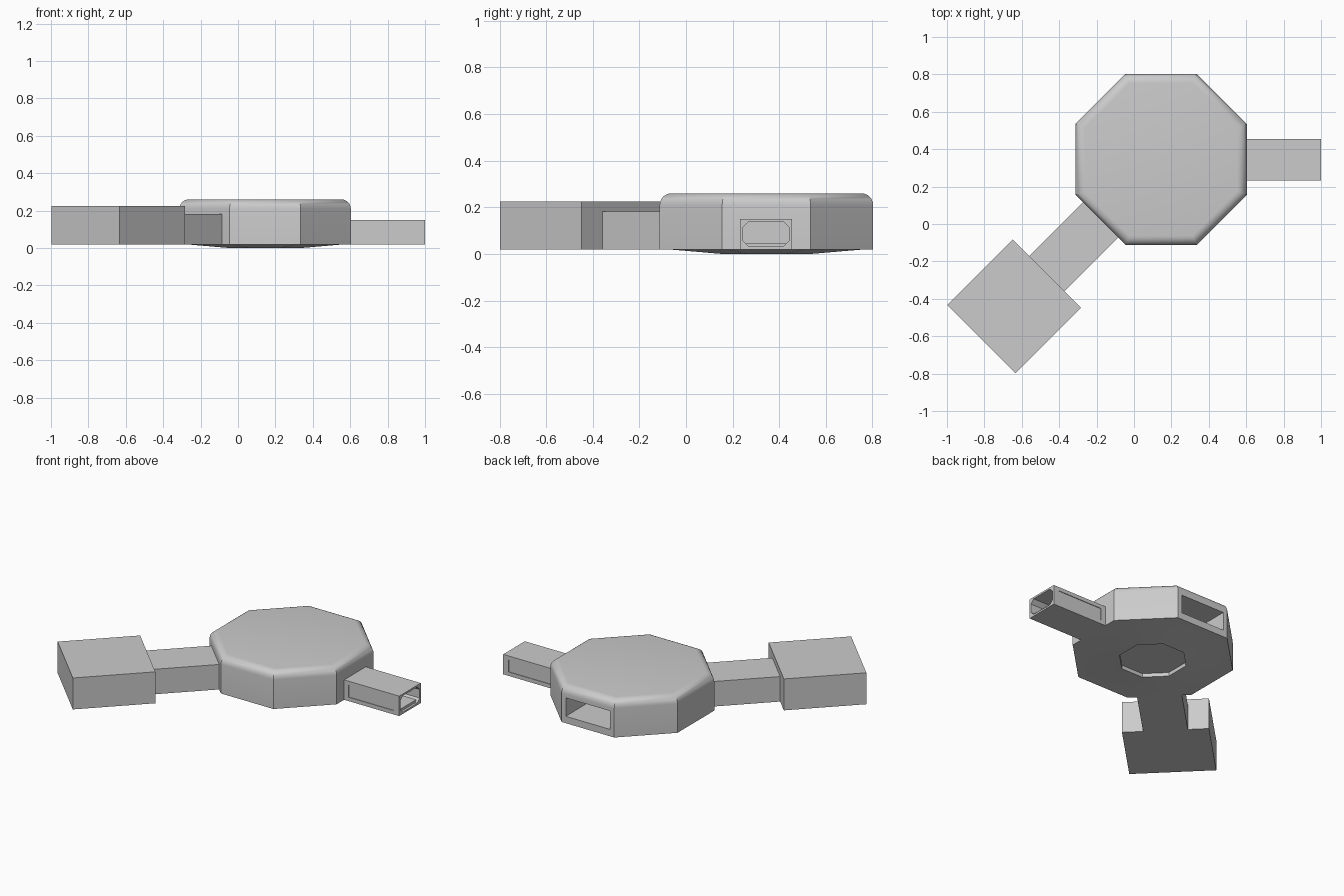
import bpy, bmesh
from math import sin, cos, pi, radians
from mathutils import Matrix, Vector

if "Cube" in bpy.data.objects:
    bpy.data.objects.remove(bpy.data.objects["Cube"])

CX, CY = 0.145, 0.345          # centre of the octagonal hub
AP = 0.458                     # hub apothem


def make_object(name, bm):
    bmesh.ops.recalc_face_normals(bm, faces=bm.faces[:])
    me = bpy.data.meshes.new(name)
    bm.to_mesh(me)
    bm.free()
    ob = bpy.data.objects.new(name, me)
    bpy.context.collection.objects.link(ob)
    return ob


def loft(name, rings):
    """Skin a list of equal-length point rings and cap both ends."""
    bm = bmesh.new()
    vs = [[bm.verts.new(p) for p in r] for r in rings]
    n = len(vs[0])
    for a, b in zip(vs, vs[1:]):
        for i in range(n):
            bm.faces.new((a[i], a[(i + 1) % n], b[(i + 1) % n], b[i]))
    bm.faces.new(vs[0][::-1])
    bm.faces.new(vs[-1])
    return make_object(name, bm)


def box(name, lo, hi, matrix=Matrix()):
    bm = bmesh.new()
    lo, hi = Vector(lo), Vector(hi)
    size = hi - lo
    m = matrix @ Matrix.Translation((lo + hi) / 2) @ Matrix.Diagonal((*size, 1))
    bmesh.ops.create_cube(bm, size=1, matrix=m)
    return make_object(name, bm)


def activate(ob):
    bpy.ops.object.select_all(action='DESELECT')
    ob.select_set(True)
    bpy.context.view_layer.objects.active = ob


def cut(ob, cutter):
    cutter.hide_render = True
    mod = ob.modifiers.new("cut", 'BOOLEAN')
    mod.operation, mod.solver, mod.object = 'DIFFERENCE', 'EXACT', cutter
    activate(ob)
    bpy.ops.object.modifier_apply(modifier=mod.name)
    bpy.data.objects.remove(cutter)


def octagon(ap, z):
    r = ap / cos(pi / 8)
    return [(CX + r * cos(pi / 8 + i * pi / 4), CY + r * sin(pi / 8 + i * pi / 4), z)
            for i in range(8)]


# hub: recessed foot, shallow conical underside, rounded top rim
profile = [(0.19, 0.024), (0.19, 0.0), (0.40, 0.018), (AP, 0.02)]
R = 0.05
profile += [(AP - R + R * cos(t * pi / 12), 0.26 - R + R * sin(t * pi / 12))
            for t in range(7)]
hub = loft("hub", [octagon(a, z) for a, z in profile])

# socket opening in the back face
cut(hub, box("socket_cutter", (CX - 0.16, CY + AP - 0.30, 0.065),
             (CX + 0.16, CY + AP + 0.1, 0.185)))
activate(hub)
bpy.ops.object.shade_smooth_by_angle(angle=radians(30))

# diagonal arm and end block, local x pointing away from the hub
diag = Matrix.Translation((CX, CY, 0)) @ Matrix.Rotation(radians(225), 4, 'Z')
box("arm", (0.44, -0.133, 0.02), (0.87, 0.133, 0.183), diag)
box("end_block", (0.863, -0.258, 0.02), (1.358, 0.258, 0.225), diag)

# hollow plug shell
Y0, Y1, Z0, Z1 = 0.232, 0.455, 0.02, 0.15
plug = box("plug_shell", (0.59, Y0, Z0), (1.0, Y1, Z1))


def chamfered(x, w, c):
    a, b, d, e = Y0 + w, Y1 - w, Z0 + w, Z1 - w
    return [(x, a + c, d), (x, b - c, d), (x, b, d + c), (x, b, e - c),
            (x, b - c, e), (x, a + c, e), (x, a, e - c), (x, a, d + c)]


cut(plug, loft("cavity_cutter", [chamfered(0.68, 0.012, 0.025),
                                 chamfered(1.05, 0.012, 0.025)]))

# shallow panels on both plug sides
for y in (Y0, Y1):
    cut(plug, box("panel_cutter", (0.635, y - 0.004, 0.045), (0.96, y + 0.004, 0.125)))

# contact tongue inside the plug
box("plug_tongue", (0.67, Y0 + 0.028, 0.03), (0.985, Y1 - 0.028, 0.048))
